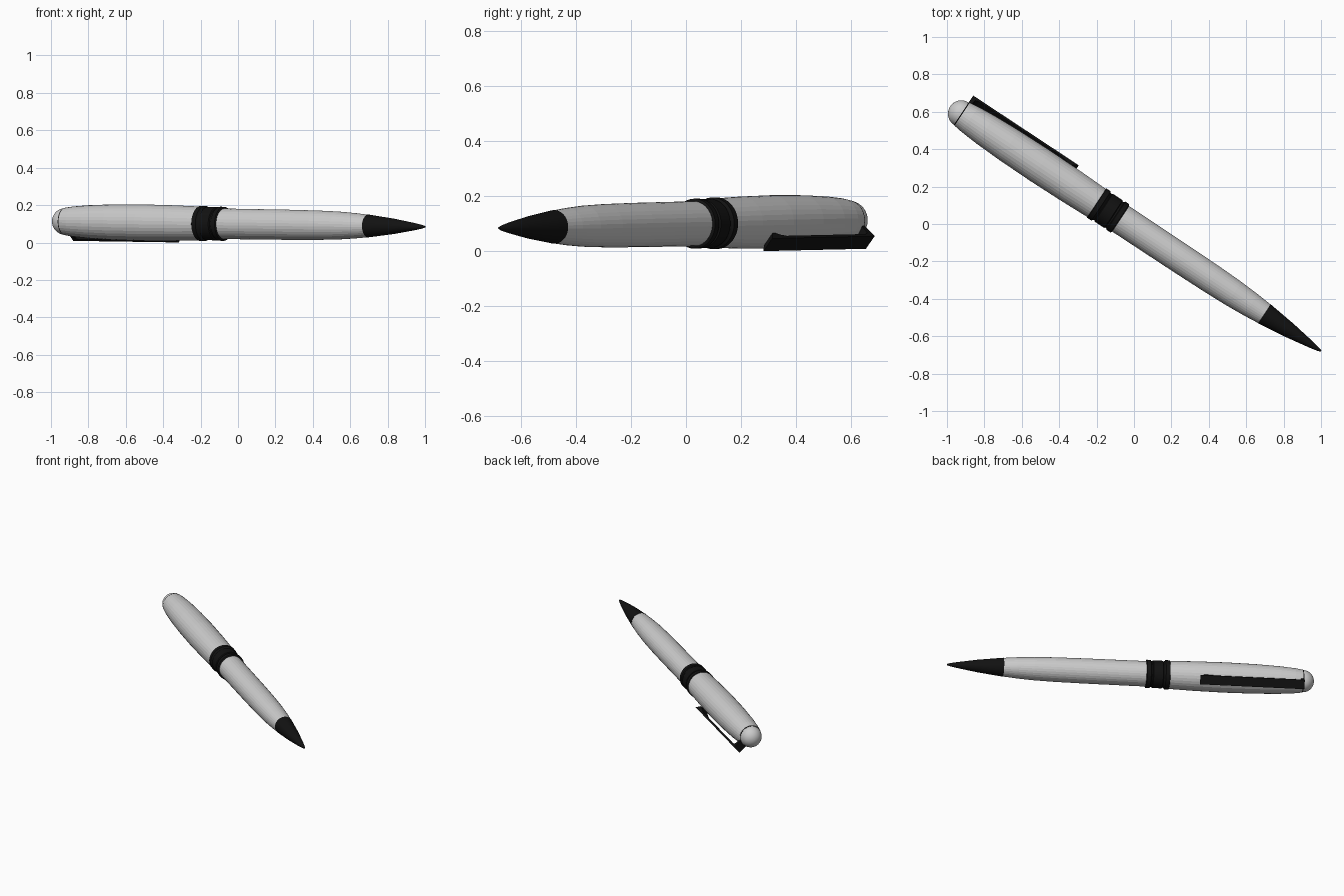
import bpy, bmesh, math
from mathutils import Vector, Matrix

if "Cube" in bpy.data.objects:
    bpy.data.objects.remove(bpy.data.objects["Cube"])

# Pen frame: origin at the writing tip, local z runs to the cap, local x faces the clip
TIP = Vector((1.0, -0.68, 0.084))
axis = Vector((-0.8345, 0.551, 0.0125)).normalized()
side = Vector((0.551, 0.8345, 0))
phi = math.radians(40)
out = side * math.cos(phi) - Vector((0, 0, 1)) * math.sin(phi)
out = (out - axis * out.dot(axis)).normalized()
FRAME = Matrix((out, axis.cross(out), axis)).transposed().to_4x4()
FRAME.translation = TIP

black = bpy.data.materials.new("black_trim")
black.diffuse_color = (0.006, 0.006, 0.006, 1)
black.use_nodes = True
black.node_tree.nodes["Principled BSDF"].inputs["Base Color"].default_value = black.diffuse_color


def finish(name, bm, mat=None, smooth=None):
    bmesh.ops.recalc_face_normals(bm, faces=bm.faces)
    me = bpy.data.meshes.new(name)
    bm.to_mesh(me)
    bm.free()
    ob = bpy.data.objects.new(name, me)
    bpy.context.collection.objects.link(ob)
    me.transform(FRAME)
    if mat:
        me.materials.append(mat)
    if smooth:
        bpy.ops.object.select_all(action='DESELECT')
        ob.select_set(True)
        bpy.context.view_layer.objects.active = ob
        bpy.ops.object.shade_smooth_by_angle(angle=math.radians(smooth))
    return ob


def lathe(name, profile, sides, mat=None, smooth=None):
    """Turn (distance along pen, radius) points into a closed solid."""
    bm = bmesh.new()
    rings = []
    for s, r in profile:
        rings.append([bm.verts.new((r * math.cos(2 * math.pi * i / sides),
                                    r * math.sin(2 * math.pi * i / sides), s))
                      for i in range(sides)])
    for a, b in zip(rings, rings[1:]):
        for i in range(sides):
            j = (i + 1) % sides
            bm.faces.new((a[i], a[j], b[j], b[i]))
    bm.faces.new(rings[0])
    bm.faces.new(rings[-1])
    return finish(name, bm, mat, smooth)


# Writing tip cone
lathe("tip_cone", [(0, 0.004), (0.02, 0.01), (0.065, 0.019), (0.2, 0.041), (0.364, 0.061)],
      48, black, 30)

# Lower and upper barrels
lathe("lower_barrel", [(0.364, 0.06), (0.45, 0.068), (0.56, 0.075), (0.7, 0.079),
                       (0.9, 0.081), (1.3, 0.082)], 32)
lathe("upper_barrel", [(1.43, 0.09), (1.6, 0.095), (1.8, 0.0975), (2.0, 0.095),
                       (2.15, 0.089), (2.25, 0.081), (2.3, 0.074)], 32)

# Centre band: three ridges separated by grooves
band = []
for a, b, r in ((1.285, 1.318, 0.091), (1.327, 1.397, 0.089), (1.406, 1.44, 0.094)):
    band += [(a, r - 0.006), (a + 0.004, r), (b - 0.004, r), (b, r - 0.006)]
lathe("centre_band", band, 48, black, 30)

# Cap end: thin dark ring and a rounded finial
lathe("cap_ring", [(2.296, 0.0725), (2.306, 0.0725)], 48, black, 30)
dome = [(2.306 + 0.07 * math.sin(t * math.pi / 20), 0.071 * math.cos(t * math.pi / 20) + 0.0002)
        for t in range(11)]
lathe("cap_dome", dome, 48, None, 40)

# Pocket clip: side profile (distance along pen, distance from axis) given width
clip = [(1.628, 0.126), (2.304, 0.126), (2.304, 0.055), (2.288, 0.055), (2.28, 0.106),
        (2.26, 0.113), (1.74, 0.113), (1.71, 0.107), (1.68, 0.096), (1.665, 0.096)]
bm = bmesh.new()
left, right = [[bm.verts.new((r, y, s)) for s, r in clip] for y in (-0.03, 0.03)]
bm.faces.new(left)
bm.faces.new(right)
for i in range(len(clip)):
    j = (i + 1) % len(clip)
    bm.faces.new((left[i], left[j], right[j], right[i]))
finish("pocket_clip", bm, black)
